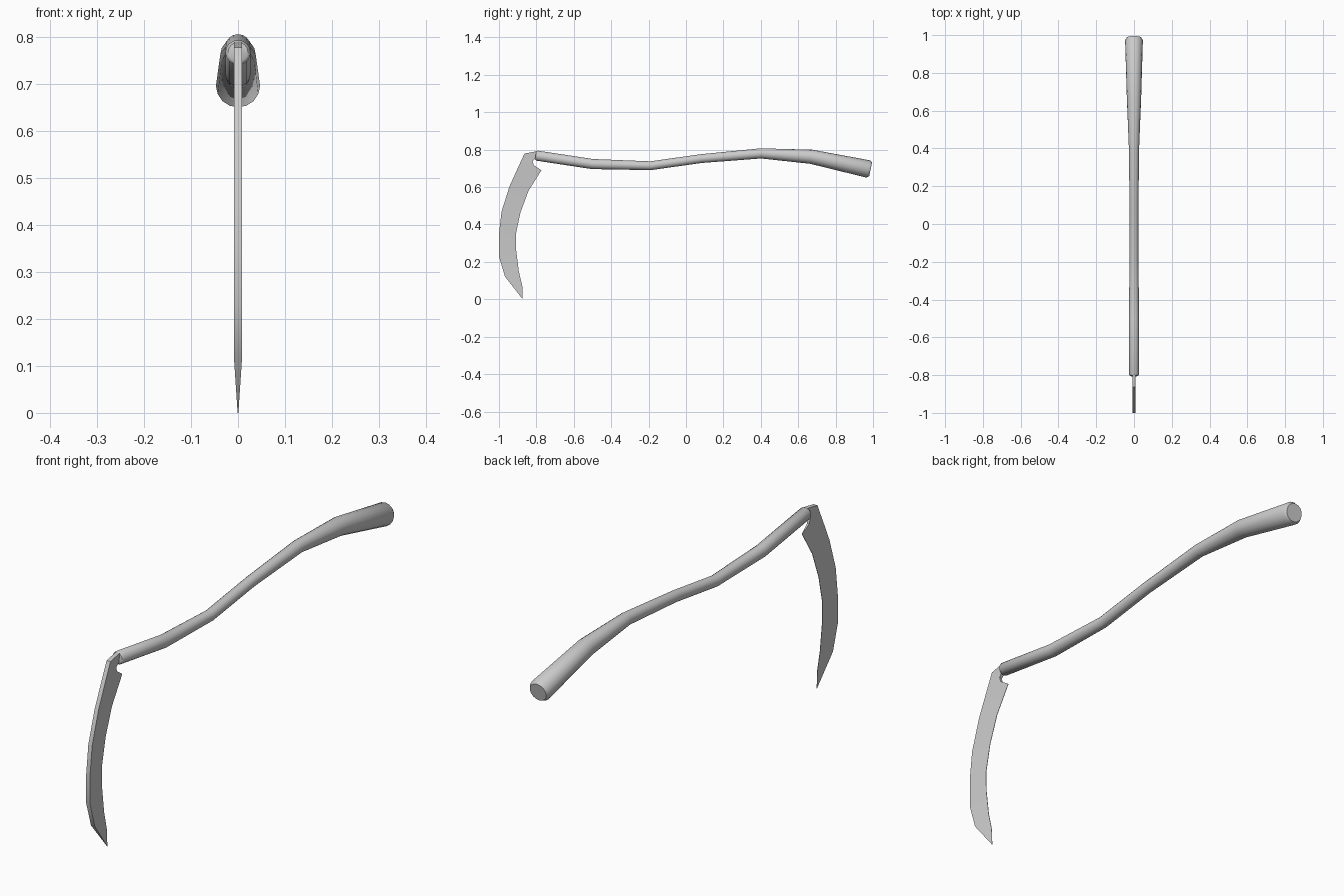
import bpy, bmesh, math
from mathutils import Vector

if "Cube" in bpy.data.objects:
    bpy.data.objects.remove(bpy.data.objects["Cube"])


def loft(name, rings, angle):
    """Bridge equal-sized rings of points into a closed smooth-by-angle solid."""
    bm = bmesh.new()
    loops = [[bm.verts.new(p) for p in ring] for ring in rings]
    n = len(rings[0])
    for a, b in zip(loops, loops[1:]):
        for i in range(n):
            j = (i + 1) % n
            bm.faces.new((a[i], a[j], b[j], b[i]))
    bm.faces.new(loops[0])
    bm.faces.new(loops[-1])
    bmesh.ops.remove_doubles(bm, verts=bm.verts, dist=0.00001)
    bmesh.ops.recalc_face_normals(bm, faces=bm.faces)
    mesh = bpy.data.meshes.new(name)
    bm.to_mesh(mesh)
    bm.free()
    obj = bpy.data.objects.new(name, mesh)
    bpy.context.collection.objects.link(obj)
    bpy.ops.object.select_all(action='DESELECT')
    obj.select_set(True)
    bpy.context.view_layer.objects.active = obj
    bpy.ops.object.shade_smooth_by_angle(angle=math.radians(angle))
    return obj


# Curved handle: y, z, radius along its length, with softened ends
SIDES = 16
path = [(-0.804, 0.769, 0.021), (-0.797, 0.768, 0.027), (-0.50, 0.723, 0.027),
        (-0.19, 0.714, 0.0235), (0.08, 0.752, 0.0235), (0.40, 0.780, 0.027),
        (0.67, 0.762, 0.038), (0.973, 0.697, 0.047), (0.987, 0.694, 0.038)]
points = [Vector((0, y, z)) for y, z, r in path]
rings = []
for i, (y, z, r) in enumerate(path):
    before = points[i] - points[i - 1] if i else points[1] - points[0]
    after = points[i + 1] - points[i] if i < len(path) - 1 else before
    tangent = before.normalized() + after.normalized()
    up = Vector((1, 0, 0)).cross(tangent).normalized()
    rings.append([points[i] + r * (math.cos(t) * Vector((1, 0, 0)) + math.sin(t) * up)
                  for t in (2 * math.pi * k / SIDES for k in range(SIDES))])
loft("handle", rings, 50)

# Curved blade with tang: spine y, z, half thickness, then edge y, z, half thickness
blade = [(-0.780, 0.789, 0.009, -0.780, 0.758, 0.009),
         (-0.805, 0.790, 0.009, -0.803, 0.756, 0.008),
         (-0.864, 0.779, 0.009, -0.820, 0.738, 0.006),
         (-0.876, 0.752, 0.009, -0.815, 0.718, 0.005),
         (-0.898, 0.705, 0.009, -0.773, 0.690, 0.0008),
         (-0.944, 0.603, 0.009, -0.842, 0.580, 0.0008),
         (-0.986, 0.470, 0.009, -0.885, 0.464, 0.0008),
         (-1.000, 0.350, 0.009, -0.910, 0.347, 0.0008),
         (-1.000, 0.228, 0.009, -0.908, 0.262, 0.0008),
         (-0.968, 0.122, 0.009, -0.894, 0.150, 0.0008),
         (-0.873, 0.000, 0.0008, -0.875, 0.070, 0.0008)]
loft("blade", [[(-s, y, z), (s, y, z), (e, v, w), (-e, v, w)]
               for y, z, s, v, w, e in blade], 30)
